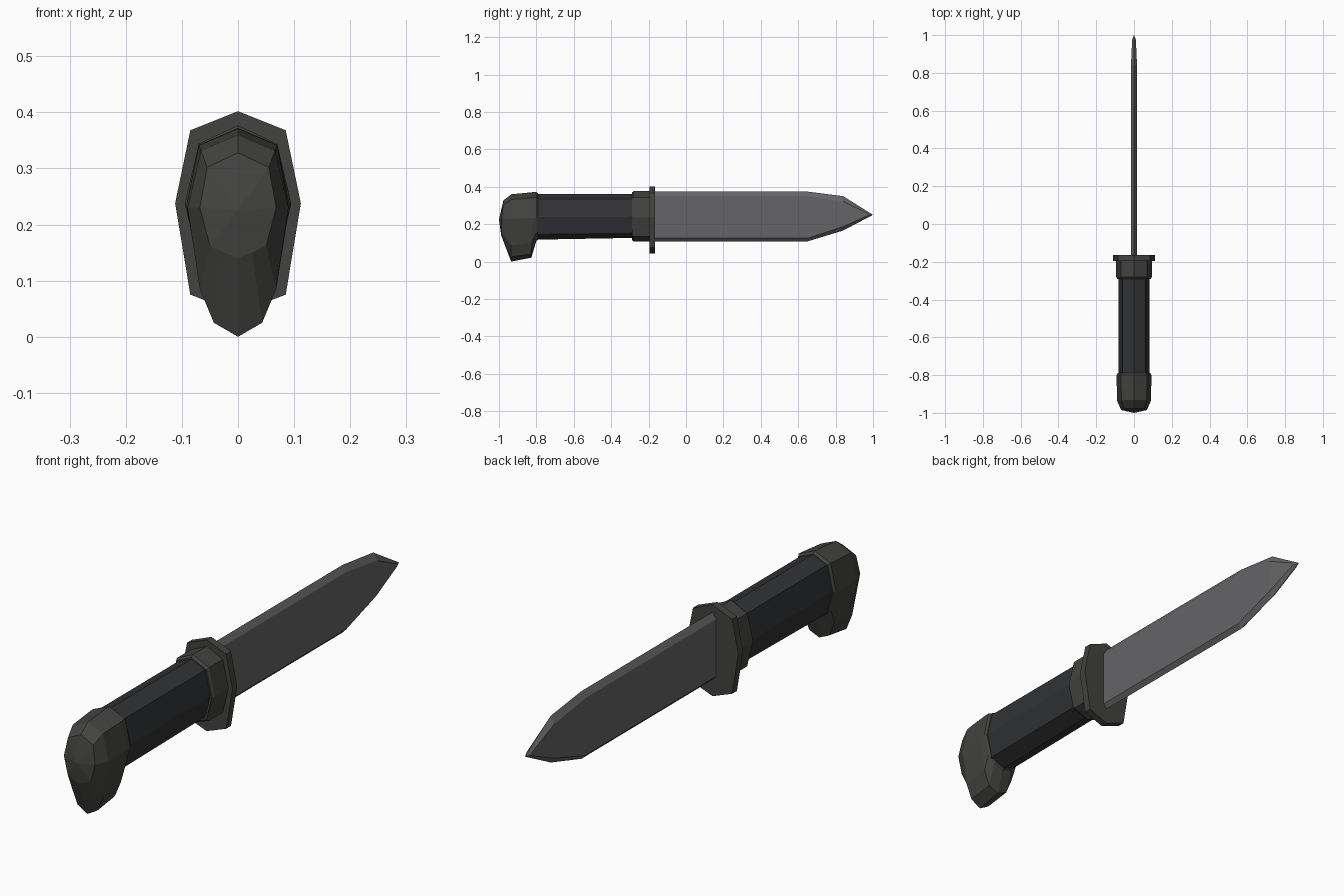
import bpy, bmesh

if "Cube" in bpy.data.objects:
    bpy.data.objects.remove(bpy.data.objects["Cube"])


def material(name, rgb):
    m = bpy.data.materials.new(name)
    m.diffuse_color = (*rgb, 1)
    m.use_nodes = True
    m.node_tree.nodes["Principled BSDF"].inputs["Base Color"].default_value = m.diffuse_color
    return m


def loft(name, rings, mat):
    """Skin half rings of (x, y, z), top to bottom, mirrored across x = 0."""
    bm = bmesh.new()
    loops = []
    for half in rings:
        full = half + [(-x, y, z) for x, y, z in half[-2:0:-1]]
        loops.append([bm.verts.new(p) for p in full])
    n = len(loops[0])
    for a, b in zip(loops, loops[1:]):
        for i in range(n):
            j = (i + 1) % n
            bm.faces.new((a[i], a[j], b[j], b[i]))
    bm.faces.new(loops[0])
    bm.faces.new(loops[-1])
    bmesh.ops.remove_doubles(bm, verts=bm.verts, dist=1e-5)
    bmesh.ops.recalc_face_normals(bm, faces=bm.faces)
    me = bpy.data.meshes.new(name)
    bm.to_mesh(me)
    bm.free()
    me.materials.append(mat)
    ob = bpy.data.objects.new(name, me)
    bpy.context.collection.objects.link(ob)
    return ob


def at(y, profile, s=1.0, zc=0.24):
    return [(x * s, y, zc + (z - zc) * s) for x, z in profile]


steel = material("steel", (0.13, 0.13, 0.135))
fitting = material("dark_fitting", (0.055, 0.055, 0.052))
rubber = material("grip_black", (0.031, 0.032, 0.034))

# Grip: octagonal handle, slightly deeper at the pommel end
grip_back = [(0, .362), (.06, .336), (.083, .237), (.06, .145), (0, .117)]
grip_front = [(0, .362), (.06, .336), (.083, .24), (.06, .152), (0, .127)]
loft("grip", [at(-.82, grip_back), at(-.27, grip_front)], rubber)

# Collar between grip and guard
collar = [(0, .377), (.07, .344), (.095, .237), (.07, .135), (0, .108)]
loft("collar", [at(-.29, collar, .94), at(-.28, collar), at(-.19, collar)], fitting)

# Guard plate
guard = [(0, .402), (.085, .368), (.112, .238), (.085, .075), (0, .043)]
loft("guard", [at(-.195, guard), at(-.165, guard)], fitting)

# Pommel: rounded butt with a hook hanging below
loft("pommel", [
    at(-.79, [(0, .364), (.063, .336), (.086, .235), (.066, .16), (.04, .132), (0, .118)]),
    at(-.80, [(0, .372), (.07, .342), (.092, .235), (.07, .155), (.043, .125), (0, .11)]),
    [(0, -.82, .371), (.07, -.82, .341), (.092, -.82, .233),
     (.068, -.826, .10), (.043, -.827, .04), (0, -.827, .021)],
    [(0, -.933, .36), (.066, -.933, .332), (.09, -.935, .23),
     (.068, -.935, .085), (.043, -.935, .025), (0, -.935, 0)],
    [(0, -.976, .328), (.055, -.978, .302), (.068, -.985, .23),
     (.05, -.987, .162), (.025, -.988, .15), (0, -.988, .14)],
    [(0, -1, .225)] * 6,
], fitting)


# Blade: flat sides, bevelled spine and edge running into a point
def section(y, top, bevel_top, bevel_low, low):
    return [(0, y, top), (.016, y, bevel_top), (.016, y, bevel_low), (0, y, low)]


tip = (0, 1, .25)
loft("blade", [
    section(-.18, .374, .35, .125, .108),
    section(.65, .374, .35, .125, .108),
    section(.84, .35, .322, .187, .166),
    [tip, (.01, .975, .257), (.01, .975, .247), tip],
    [tip] * 4,
], steel)
